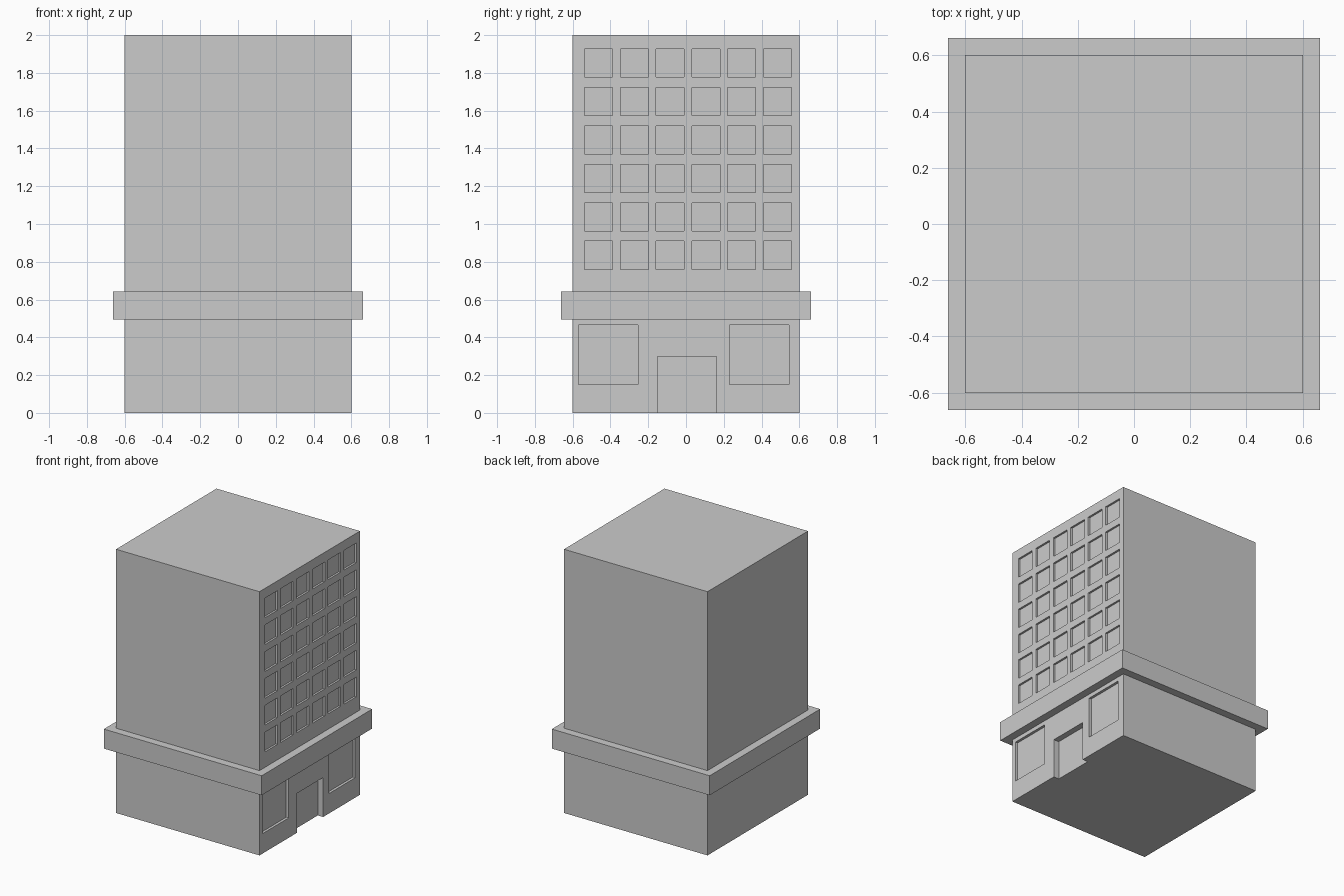
import bpy, bmesh
from mathutils import Matrix, Vector

if "Cube" in bpy.data.objects:
    bpy.data.objects.remove(bpy.data.objects["Cube"])

HALF = 0.602      # tower half width
LEDGE = 0.662     # ledge half width


def add_box(bm, lo, hi):
    lo, hi = Vector(lo), Vector(hi)
    m = Matrix.Translation((lo + hi) / 2) @ Matrix.Diagonal((*(hi - lo), 1))
    bmesh.ops.create_cube(bm, size=1, matrix=m)


def make(name, boxes):
    bm = bmesh.new()
    for lo, hi in boxes:
        add_box(bm, lo, hi)
    me = bpy.data.meshes.new(name)
    bm.to_mesh(me)
    bm.free()
    ob = bpy.data.objects.new(name, me)
    bpy.context.collection.objects.link(ob)
    return ob


def recess(y0, y1, z0, z1, depth):
    return (HALF - depth, y0, z0), (HALF + 0.1, y1, z1)


# tower block and the ledge wrapped around it
tower = make("tower", [((-HALF, -HALF, 0), (HALF, HALF, 2))])
make("ledge", [((-LEDGE, -LEDGE, 0.495), (LEDGE, LEDGE, 0.643))])

# upper window grid
cuts = []
for row in range(6):
    for col in range(6):
        y = -0.537 + 0.1893 * col
        z = 0.76 + 0.2034 * row
        cuts.append(recess(y, y + 0.149, z, z + 0.149, 0.015))

# shop windows and entrance
cuts.append(recess(-0.569, -0.253, 0.151, 0.464, 0.02))
cuts.append(recess(0.23, 0.544, 0.151, 0.464, 0.02))
cuts.append(recess(-0.152, 0.161, -0.1, 0.299, 0.045))

cutter = make("recess_cutter", cuts)
cutter.hide_render = True
cutter.display_type = 'WIRE'

mod = tower.modifiers.new("recesses", 'BOOLEAN')
mod.operation = 'DIFFERENCE'
mod.solver = 'EXACT'
mod.object = cutter
